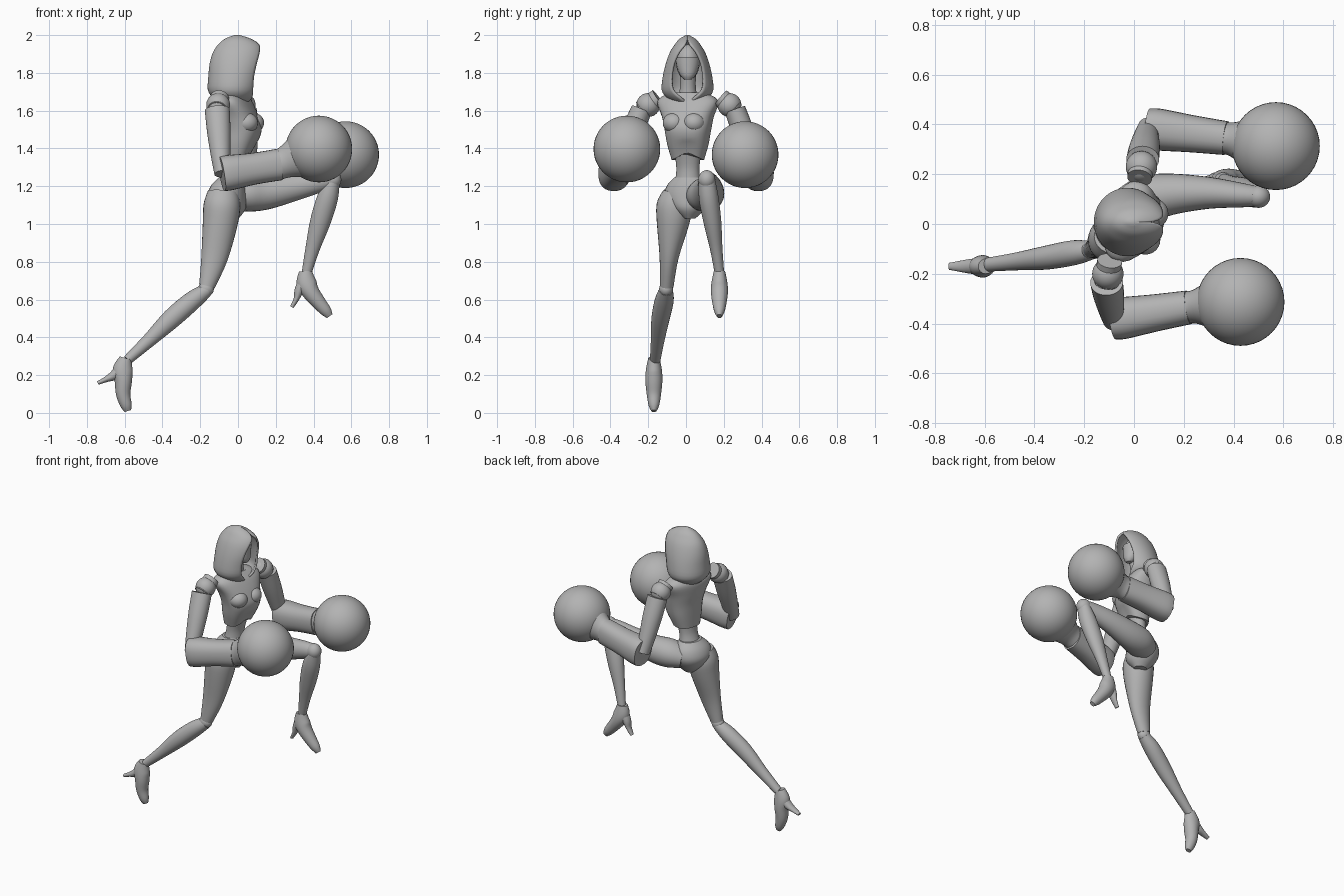
import bpy, bmesh, math
from mathutils import Vector

if "Cube" in bpy.data.objects:
    bpy.data.objects.remove(bpy.data.objects["Cube"])

grey = bpy.data.materials.new("clay_grey")
grey.use_nodes = True
GREY = (0.45, 0.45, 0.45, 1)
grey.diffuse_color = GREY
grey.node_tree.nodes["Principled BSDF"].inputs["Base Color"].default_value = GREY

YAW = math.radians(-17)
SIDE = Vector((-math.sin(YAW), math.cos(YAW), 0))
Y = Vector((0, 1, 0))


def finish(name, bm, angle=35):
    bmesh.ops.recalc_face_normals(bm, faces=bm.faces)
    me = bpy.data.meshes.new(name)
    bm.to_mesh(me)
    bm.free()
    me.materials.append(grey)
    ob = bpy.data.objects.new(name, me)
    bpy.context.collection.objects.link(ob)
    bpy.ops.object.select_all(action='DESELECT')
    ob.select_set(True)
    bpy.context.view_layer.objects.active = ob
    bpy.ops.object.shade_smooth_by_angle(angle=math.radians(angle))
    return ob


def bridge(bm, rings, closed=True):
    for a, b in zip(rings, rings[1:]):
        n = len(a)
        for i in range(n if closed else n - 1):
            j = (i + 1) % n
            bm.faces.new((a[i], a[j], b[j], b[i]))


def curve(p, t):
    """Smooth interpolation through the section list p at parameter t."""
    i = min(int(t), len(p) - 2)
    f = t - i
    a, b, c, d = (p[max(0, min(len(p) - 1, i + k))] for k in (-1, 0, 1, 2))
    return [q + 0.5 * f * (r - o + f * (2 * o - 5 * q + 4 * r - s + f * (3 * (q - r) + s - o)))
            for o, q, r, s in zip(a, b, c, d)]


def loft(name, sections, side=Y, level=False, power=1.0, steps=4, sides=28, tweak=None):
    """Sections are x, y, z, half width along side, half depth across it."""
    bm = bmesh.new()
    n = (len(sections) - 1) * steps
    rows = [curve(sections, i / steps) for i in range(n + 1)]
    pos = [Vector(r[:3]) for r in rows]
    rings = []
    for i, r in enumerate(rows):
        t = Vector((0, 0, 1)) if level else (pos[min(i + 1, n)] - pos[max(i - 1, 0)]).normalized()
        u = (side - t * side.dot(t)).normalized()
        v = t.cross(u)
        ring = []
        for k in range(sides):
            a = math.tau * k / sides
            c, s = (math.copysign(abs(w) ** power, w) for w in (math.cos(a), math.sin(a)))
            ring.append(bm.verts.new(pos[i] + u * c * r[3] + v * s * r[4]))
        rings.append(ring)
    bridge(bm, rings)
    bm.faces.new(rings[0])
    bm.faces.new(rings[-1])
    if tweak:
        for v in bm.verts:
            tweak(v)
    return finish(name, bm)


def ball(name, centre, radii, yaw=0.0):
    bm = bmesh.new()
    bmesh.ops.create_uvsphere(bm, u_segments=40, v_segments=24, radius=1)
    ob = finish(name, bm)
    ob.location, ob.scale = centre, radii
    ob.rotation_euler.z = yaw
    return ob


# Chest, with the lower rib edge arching up at the front
def rib_arch(v):
    if v.co.z < 1.45:
        front = max(0, v.co.x - 0.01) / 0.09 * max(0, 1 - abs(v.co.y) / 0.1)
        v.co.z += 0.07 * front * (1.45 - v.co.z) / 0.11


loft("chest", [(-.01, .01, 1.34, .085, .07), (.005, .01, 1.42, .108, .09),
               (.015, .01, 1.5, .122, .105), (0, .01, 1.57, .138, .1),
               (-.02, .01, 1.64, .165, .085), (-.025, .01, 1.675, .14, .065),
               (-.025, .01, 1.695, .08, .05)], SIDE, True, .8, tweak=rib_arch)
for label, s in (("right", -1), ("left", 1)):
    c = Vector((.06, -.01, 1.535)) + SIDE * s * .055
    ball(label + "_breast_plate", c, (.062, .06, .055), YAW)

# Waist and pelvis
loft("waist", [(-.04, .01, 1.2, .075, .065), (-.03, .01, 1.26, .064, .052),
               (-.02, .01, 1.32, .064, .05), (0, .01, 1.44, .08, .07)], SIDE, True)
loft("pelvis", [(-.035, .02, 1.03, .03, .04), (-.045, .015, 1.08, .085, .085),
                (-.06, .01, 1.14, .125, .1), (-.055, .01, 1.2, .115, .088),
                (-.04, .01, 1.245, .075, .062)], SIDE, True)

# Neck, head and face mask
loft("neck", [(-.03, .01, 1.64, .06, .055), (-.02, .01, 1.72, .042, .045),
              (-.01, .01, 1.82, .045, .05)], Y, True)
ball("head", (0, .01, 1.855), (.075, .062, .095))
loft("face_mask", [(.05, .01, 1.765, .018, .015), (.035, .01, 1.79, .042, .042),
                   (.02, .01, 1.84, .06, .06), (.015, .01, 1.885, .064, .066)], Y, True)

# Hood: z, back x, rim x, half width, opening half angle
HOOD = [(1.64, -.1, .05, .07, .15), (1.67, -.135, .075, .112, .4), (1.71, -.16, .08, .137, .62),
        (1.78, -.157, .085, .131, .72), (1.85, -.15, .1, .115, .72), (1.91, -.132, .115, .093, .55),
        (1.95, -.105, .113, .068, .25), (1.98, -.07, .07, .043, .02), (2.0, -.02, .01, .008, .01)]
bm = bmesh.new()
rings = []
for i in range((len(HOOD) - 1) * 3 + 1):
    z, back, rim, w, a0 = curve(HOOD, i / 3)
    a0 = max(a0, .005)
    d = (rim - back) / (1 + math.cos(a0))
    angles = [a0 + (math.tau - 2 * a0) * k / 40 for k in range(41)]
    rings.append([bm.verts.new((back + d + d * math.cos(a), .008 + w * math.sin(a), z))
                  for a in angles])
bridge(bm, rings, closed=False)
bm.faces.new(rings[-1])
hood = finish("hood", bm, 50)
shell = hood.modifiers.new("thickness", 'SOLIDIFY')
shell.thickness = .012
shell.offset = -1

# Arms: shoulder ball, upper arm, forearm, wrist, round fist
ARMS = (("right", (-.105, -.2, 1.63), (-.11, -.235, 1.605), (-.085, -.385, 1.265),
         (.22, -.335, 1.315), (.428, -.313, 1.397)),
        ("left", (.03, .23, 1.63), (.035, .26, 1.605), (.055, .385, 1.265),
         (.37, .345, 1.31), (.57, .313, 1.367)))
for label, shoulder, top, elbow, wrist, fist in ARMS:
    S, T, E, W, F = (Vector(p) for p in (shoulder, top, elbow, wrist, fist))
    ball(label + "_shoulder", S, (.063,) * 3)
    loft(label + "_shoulder_link", [(*S.lerp(T, -1.5), .05, .05), (*T, .05, .05)])
    loft(label + "_upper_arm", [(*T, .056, .066), (*T.lerp(E, .35), .058, .062),
                                (*T.lerp(E, .7), .052, .052), (*E, .045, .04)])
    loft(label + "_forearm", [(*E, .08, .092), (*E.lerp(W, .15), .084, .093),
                              (*E.lerp(W, .55), .075, .084), (*W, .068, .084)], power=.85)
    loft(label + "_wrist", [(*W.lerp(F, -.05), .064, .078), (*W.lerp(F, .15), .07, .085),
                            (*W.lerp(F, .45), .1, .112)])
    ball(label + "_fist", F, (.1765,) * 3)

# Right leg, trailing
loft("right_thigh", [(-.08, -.05, 1.17, .07, .08), (-.085, -.06, 1.1, .095, .097),
                     (-.095, -.07, 1.0, .085, .092), (-.125, -.09, .82, .05, .07),
                     (-.165, -.102, .67, .036, .042)])
ball("right_knee", (-.17, -.105, .655), (.042, .037, .04))
loft("right_shin", [(-.165, -.105, .65, .036, .036), (-.24, -.115, .595, .05, .05),
                    (-.35, -.135, .5, .048, .052), (-.47, -.15, .385, .036, .037),
                    (-.585, -.163, .28, .028, .026)])

# Left leg, raised forward
loft("left_thigh", [(-.03, .07, 1.14, .08, .07), (.05, .1, 1.155, .095, .09),
                    (.15, .12, 1.165, .083, .088), (.3, .125, 1.195, .064, .072),
                    (.44, .115, 1.225, .048, .055), (.52, .11, 1.235, .036, .04)])
ball("left_knee", (.5, .11, 1.235), (.047, .045, .05))
loft("left_shin", [(.505, .11, 1.24, .042, .035), (.475, .12, 1.14, .052, .055),
                   (.435, .14, 1.01, .047, .054), (.395, .16, .87, .033, .038),
                   (.363, .177, .74, .025, .026)])

# Arched feet with heel spikes
FEET = (("right", -.17, [(-.595, .29, .03, .032), (-.61, .23, .042, .053), (-.607, .17, .045, .046),
                         (-.608, .1, .038, .038), (-.592, .04, .028, .03), (-.583, .01, .014, .018)],
         [(-.6, .25, .035, .035), (-.655, .2, .03, .026), (-.7, .177, .022, .015),
          (-.742, .158, .014, .01)]),
        ("left", .177, [(.358, .75, .03, .034), (.362, .69, .042, .053), (.385, .64, .045, .046),
                        (.427, .585, .038, .038), (.465, .54, .028, .03), (.485, .512, .014, .018)],
         [(.36, .71, .035, .035), (.325, .65, .03, .026), (.31, .605, .022, .015),
          (.285, .56, .014, .01)]))
for label, y, foot, heel in FEET:
    for part, rows in (("foot", foot), ("heel", heel)):
        loft(f"{label}_{part}", [(x, y, z, a, b) for x, z, a, b in rows])
